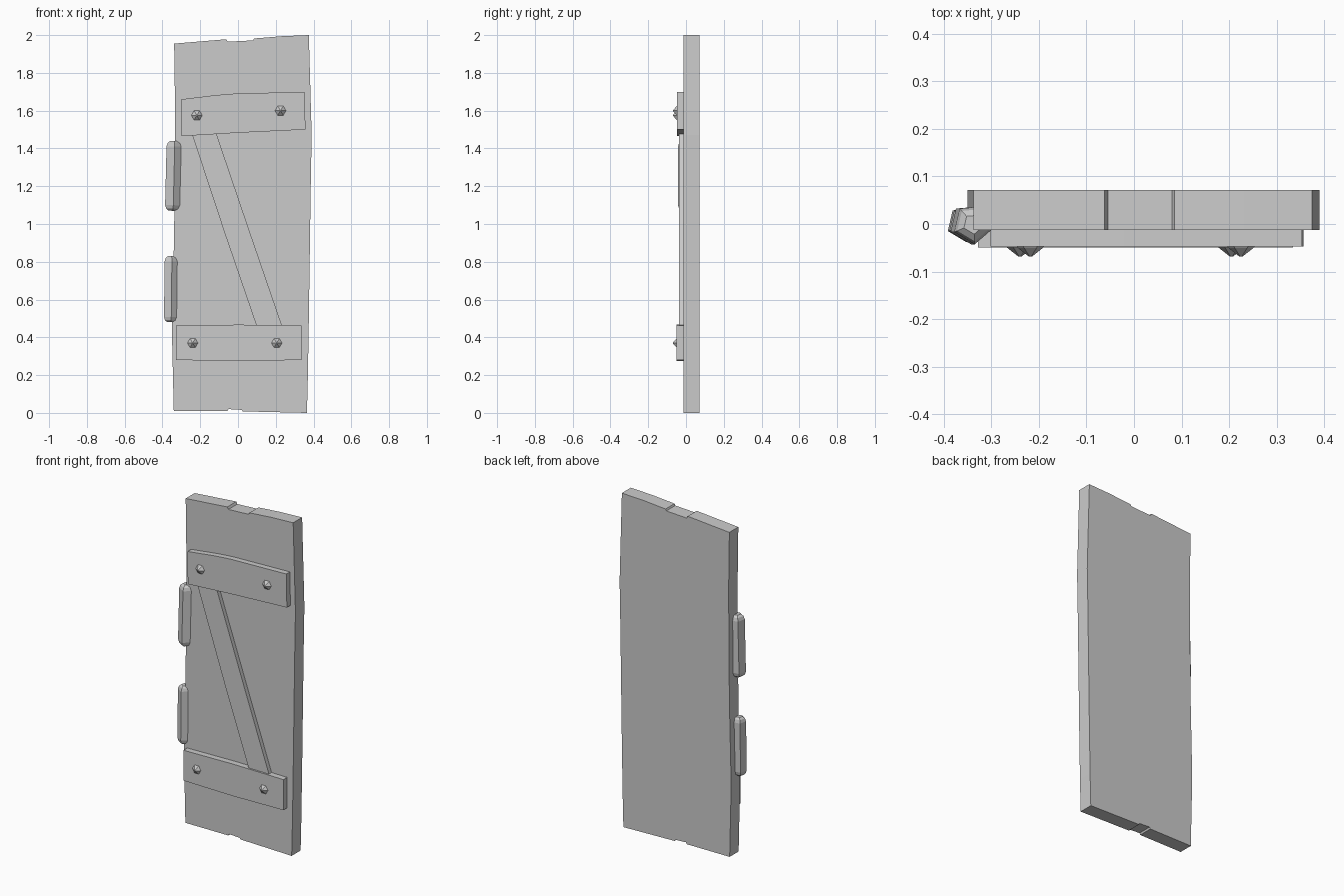
import bpy, bmesh
from math import pi, cos, sin
from mathutils import Vector

cube = bpy.data.objects.get("Cube")
if cube:
    bpy.data.objects.remove(cube, do_unlink=True)

grey = bpy.data.materials.new("plain_grey")
grey.use_nodes = True
COLOUR = (0.6, 0.6, 0.6, 1)
grey.diffuse_color = COLOUR
grey.node_tree.nodes["Principled BSDF"].inputs["Base Color"].default_value = COLOUR


def finish(name, bm):
    bmesh.ops.recalc_face_normals(bm, faces=bm.faces)
    mesh = bpy.data.meshes.new(name)
    bm.to_mesh(mesh)
    bm.free()
    mesh.materials.append(grey)
    obj = bpy.data.objects.new(name, mesh)
    bpy.context.collection.objects.link(obj)
    return obj


def slab(name, outline, front, back):
    """Extrude an x-z outline from its front depth to its back depth."""
    bm = bmesh.new()
    face = bm.faces.new([bm.verts.new((x, front, z)) for x, z in outline])
    made = bmesh.ops.extrude_face_region(bm, geom=[face])["geom"]
    for v in made:
        if isinstance(v, bmesh.types.BMVert):
            v.co.y = back
    return finish(name, bm)


def loft(name, rings, sides, turn=0.0):
    """Skin regular polygons given as (centre, radius) along an axis."""
    bm = bmesh.new()
    axis = (Vector(rings[-1][0]) - Vector(rings[0][0])).normalized()
    u = axis.cross(Vector((0, 1, 0)) if abs(axis.z) > 0.5 else Vector((0, 0, 1))).normalized()
    w = axis.cross(u)
    loops = []
    for centre, radius in rings:
        angles = [turn + 2 * pi * i / sides for i in range(sides)]
        loops.append([bm.verts.new(Vector(centre) + radius * (u * cos(a) + w * sin(a))) for a in angles])
    for low, high in zip(loops, loops[1:]):
        for i in range(sides):
            j = (i + 1) % sides
            bm.faces.new((low[i], low[j], high[j], high[i]))
    bm.faces.new(loops[0])
    bm.faces.new(loops[-1])
    return finish(name, bm)


# Door panel with uneven plank ends and bowed sides
slab("door_panel", [
    (-0.34, 0.01), (-0.055, 0.01), (-0.05, 0.02), (0.02, 0.016), (0.025, 0.008),
    (0.365, 0), (0.37, 0.2), (0.375, 0.5), (0.385, 1.2), (0.39, 1.47), (0.375, 2),
    (0.23, 1.994), (0.085, 1.982), (0.08, 1.972), (-0.055, 1.965), (-0.062, 1.978),
    (-0.338, 1.955), (-0.333, 1.6), (-0.338, 0.95), (-0.35, 0.44)], -0.013, 0.072)

# Cross battens and diagonal brace
slab("upper_batten", [
    (-0.3, 1.465), (0, 1.483), (0.357, 1.5), (0.353, 1.7), (-0.02, 1.69),
    (-0.12, 1.682), (-0.302, 1.66)], -0.047, -0.01)
slab("lower_batten", [
    (-0.327, 0.28), (0, 0.275), (0.335, 0.28), (0.335, 0.463), (0, 0.467),
    (-0.328, 0.462)], -0.049, -0.01)
slab("diagonal_brace", [
    (0.1, 0.455), (0.235, 0.455), (0.065, 0.95), (-0.115, 1.48), (-0.245, 1.48),
    (-0.07, 0.95)], -0.038, -0.01)

# Faceted bolt heads
bolts = {"upper_right": (-0.218, 1.575), "upper_left": (0.225, 1.6),
         "lower_right": (-0.24, 0.37), "lower_left": (0.205, 0.37)}
for place, (x, z) in bolts.items():
    loft(place + "_bolt", [((x, -0.04, z), 0.033), ((x, -0.049, z), 0.028),
                           ((x, -0.068, z), 0.004)], 6)


# Five-sided hinge pins with tapered ends
def hinge(name, bottom, top, radius):
    a, b = Vector(bottom), Vector(top)
    steps = ((0, 0.5), (0.03, 0.85), (0.08, 1), (0.92, 1), (0.97, 0.85), (1, 0.5))
    loft(name, [(a.lerp(b, t), radius * r) for t, r in steps], 5, 0.4)


hinge("upper_hinge", (-0.347, 0, 1.07), (-0.338, 0, 1.44), 0.043)
hinge("lower_hinge", (-0.357, 0, 0.48), (-0.353, 0, 0.83), 0.038)
